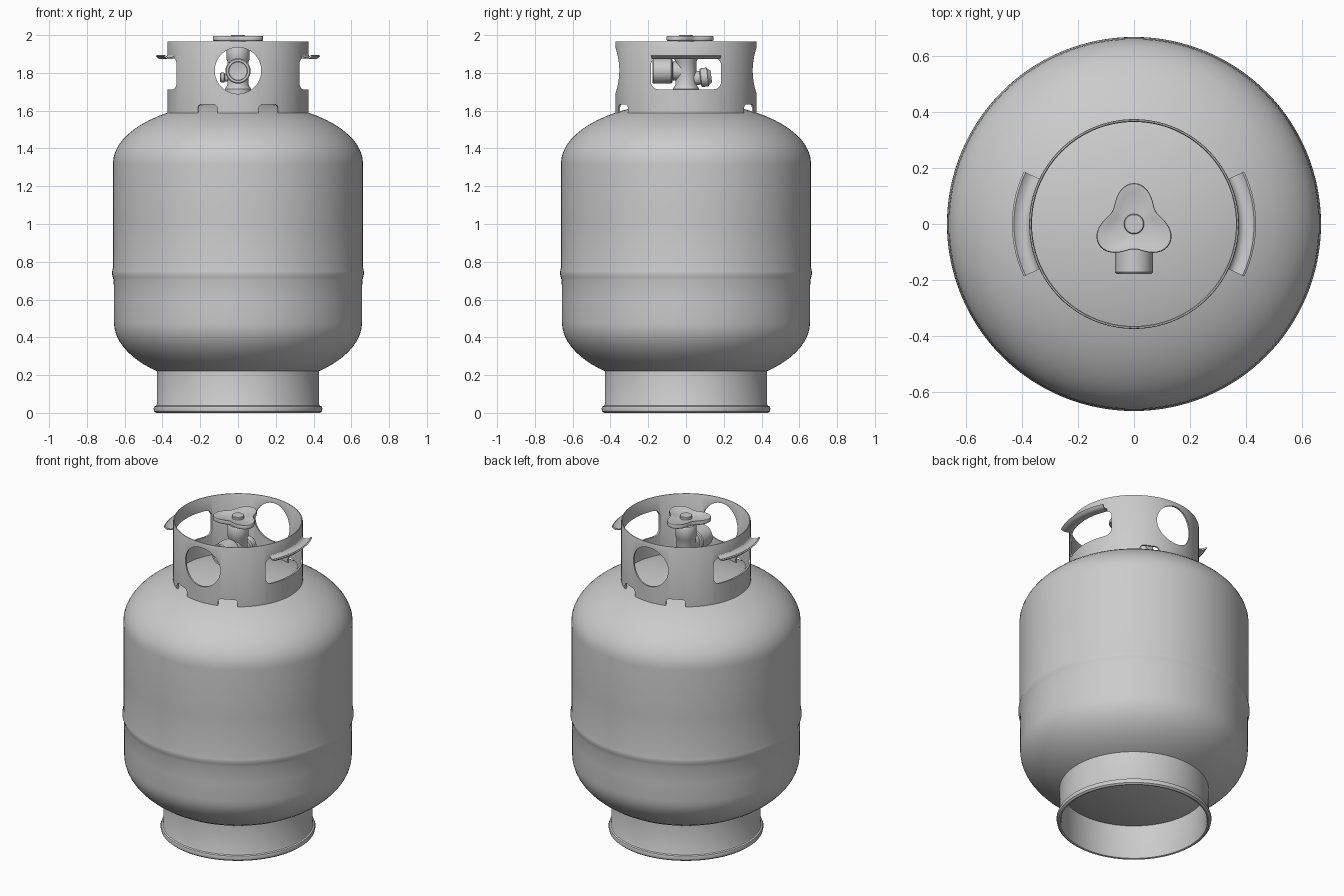
import bpy, bmesh
from math import pi, sin, cos, radians, atan2
from mathutils import Matrix, Vector

if "Cube" in bpy.data.objects:
    bpy.data.objects.remove(bpy.data.objects["Cube"])


def finish(name, bm, angle=35):
    bmesh.ops.remove_doubles(bm, verts=bm.verts, dist=1e-5)
    bmesh.ops.recalc_face_normals(bm, faces=bm.faces)
    me = bpy.data.meshes.new(name)
    bm.to_mesh(me)
    bm.free()
    ob = bpy.data.objects.new(name, me)
    bpy.context.collection.objects.link(ob)
    bpy.ops.object.select_all(action='DESELECT')
    ob.select_set(True)
    bpy.context.view_layer.objects.active = ob
    bpy.ops.object.shade_smooth_by_angle(angle=radians(angle))
    return ob


def lathe(name, prof, n=48, loop=False, arc=None, mat=None, angle=35):
    """Revolve (r, z) points; loop closes the section, arc limits the sweep."""
    bm = bmesh.new()
    a0, a1 = [radians(a) for a in (arc or (0, 360))]
    rows = []
    for i in range(n + 1 if arc else n):
        a = a0 + (a1 - a0) * i / n
        rows.append([bm.verts.new((r * cos(a), r * sin(a), z)) for r, z in prof])
    m = len(prof)
    for i in range(n):
        p, q = rows[i], rows[(i + 1) % len(rows)]
        for j in range(m if loop else m - 1):
            k = (j + 1) % m
            bm.faces.new((p[j], q[j], q[k], p[k]))
    if arc:
        bm.faces.new(rows[0])
        bm.faces.new(rows[-1])
    bmesh.ops.dissolve_degenerate(bm, dist=1e-6, edges=bm.edges)
    if mat:
        bm.transform(mat)
    return finish(name, bm, angle)


def along(origin, direction):
    q = Vector((0, 0, 1)).rotation_difference(Vector(direction))
    return Matrix.Translation(origin) @ q.to_matrix().to_4x4()


def rounded_box(name, w, z0, z1, rad, rot):
    """Long box through the axis, along x turned by rot, with rounded edges."""
    bm = bmesh.new()
    bmesh.ops.create_cube(bm, size=1)
    bm.transform(Matrix.Translation((0, 0, (z0 + z1) / 2)) @ Matrix.Diagonal((2, w, z1 - z0, 1)))
    edges = [e for e in bm.edges if abs(e.verts[0].co.x - e.verts[1].co.x) > 1]
    bmesh.ops.bevel(bm, geom=edges, offset=rad, segments=6, profile=0.5, affect='EDGES')
    bm.transform(Matrix.Rotation(rot, 4, 'Z'))
    return finish(name, bm)


# Tank: elliptical heads, straight wall and a soft weld seam
N = 16
tank = [(0.657 * sin(t), 0.48 - 0.343 * cos(t)) for t in [pi / 2 * i / N for i in range(N + 1)]]
tank += [(0.657, 0.60), (0.658, 0.70), (0.663, 0.72), (0.667, 0.735), (0.666, 0.75), (0.662, 0.77), (0.662, 1.0)]
tank += [(0.662 * cos(t), 1.32 + 0.326 * sin(t)) for t in [pi / 2 * i / N for i in range(N + 1)]]
tank[0], tank[-1] = (0, tank[0][1]), (0, tank[-1][1])
lathe("tank", tank, 128)

# Foot ring with rolled lower lip
lathe("foot_ring", [(0.43, 0.25), (0.43, 0.045), (0.434, 0.038), (0.443, 0.034), (0.447, 0.022),
                    (0.444, 0.008), (0.434, 0), (0.424, 0.003), (0.42, 0.015), (0.42, 0.25)], 128, True)

# Collar with round openings, hand windows and drain notches
collar = lathe("collar", [(0.374, 1.575), (0.374, 1.96), (0.372, 1.965), (0.367, 1.965),
                          (0.364, 1.96), (0.364, 1.575)], 128, True)
cutters = [rounded_box("window_cutter", 0.372, 1.713, 1.88, 0.04, 0)]
for s in (-1, 1):
    cutters.append(rounded_box("notch_cutter", 0.115, 1.5, 1.633, 0.022, s * atan2(0.33, 0.16)))
cutters.append(lathe("round_cutter", [(0, -1), (0.123, -1), (0.123, 1), (0, 1)], 64,
                     mat=along((0, 0, 1.812), (0, 1, 0))))
bpy.context.view_layer.objects.active = collar
for c in cutters:
    c.hide_render = True
    mod = collar.modifiers.new("cut", 'BOOLEAN')
    mod.operation, mod.solver, mod.object = 'DIFFERENCE', 'EXACT', c
    bpy.ops.object.modifier_apply(modifier=mod.name)
    bpy.data.objects.remove(c)
bpy.ops.object.select_all(action='DESELECT')
collar.select_set(True)
bpy.ops.object.shade_smooth_by_angle(angle=radians(35))

# Curled grip lips above the hand windows
lip = [(0.366, 1.895), (0.374, 1.895), (0.380, 1.886), (0.392, 1.881), (0.412, 1.882), (0.428, 1.894),
       (0.435, 1.890), (0.424, 1.878), (0.412, 1.873), (0.388, 1.873), (0.372, 1.878), (0.366, 1.885)]
for side, mid in (("right", 0), ("left", 180)):
    lathe("grip_lip_" + side, lip, 24, True, (mid - 25.5, mid + 25.5))

# Valve body and stem
lathe("valve_body", [(0, 1.6), (0.08, 1.6), (0.08, 1.66), (0.07, 1.67), (0.07, 1.715), (0.062, 1.725),
                     (0.055, 1.74), (0.055, 1.86), (0.061, 1.87), (0.061, 1.935), (0.055, 1.945),
                     (0.04, 1.95), (0.04, 1.98), (0, 1.98)])

# Front outlet with recessed mouth
lathe("valve_outlet", [(0, 0), (0.05, 0), (0.05, 0.07), (0.062, 0.073), (0.067, 0.08), (0.067, 0.172), (0.062, 0.178),
                       (0.05, 0.178), (0.048, 0.165), (0.02, 0.16), (0, 0.16)],
      mat=along((0, 0, 1.81), (0, -1, 0)))

# Rear relief valve and small bleed screw
lathe("relief_valve", [(0, 0), (0.036, 0), (0.036, 0.075), (0.05, 0.08), (0.05, 0.115), (0.04, 0.122),
                       (0.03, 0.135), (0, 0.135)], 32, mat=along((0, 0, 1.765), (0, 1, 0.12)))
lathe("bleed_screw", [(0, 0), (0.02, 0), (0.02, 0.07), (0.026, 0.073), (0.026, 0.09), (0.02, 0.095), (0, 0.095)], 24,
      mat=along((0, 0, 1.775), (-1, 0, 0)))

# Three-lobed handwheel with dished top
bm = bmesh.new()
SEG = 72
rings = []
for f, z in ((0.3, 1.975), (0.93, 1.968), (0.99, 1.972), (1, 1.978), (1, 1.99), (0.98, 1.995),
             (0.93, 1.995), (0.75, 1.987), (0.3, 1.983)):
    ring = []
    for i in range(SEG):
        a = 2 * pi * i / SEG
        r = f * (0.118 + 0.028 * cos(3 * (a - pi / 2)))
        ring.append(bm.verts.new((r * cos(a), r * sin(a), z)))
    rings.append(ring)
for p, q in zip(rings, rings[1:]):
    for i in range(SEG):
        j = (i + 1) % SEG
        bm.faces.new((p[i], p[j], q[j], q[i]))
bm.faces.new(rings[0])
bm.faces.new(rings[-1])
finish("handwheel", bm, 50)
lathe("handwheel_cap", [(0, 1.975), (0.036, 1.975), (0.036, 1.997), (0.033, 2.0), (0, 2.0)], 32)
